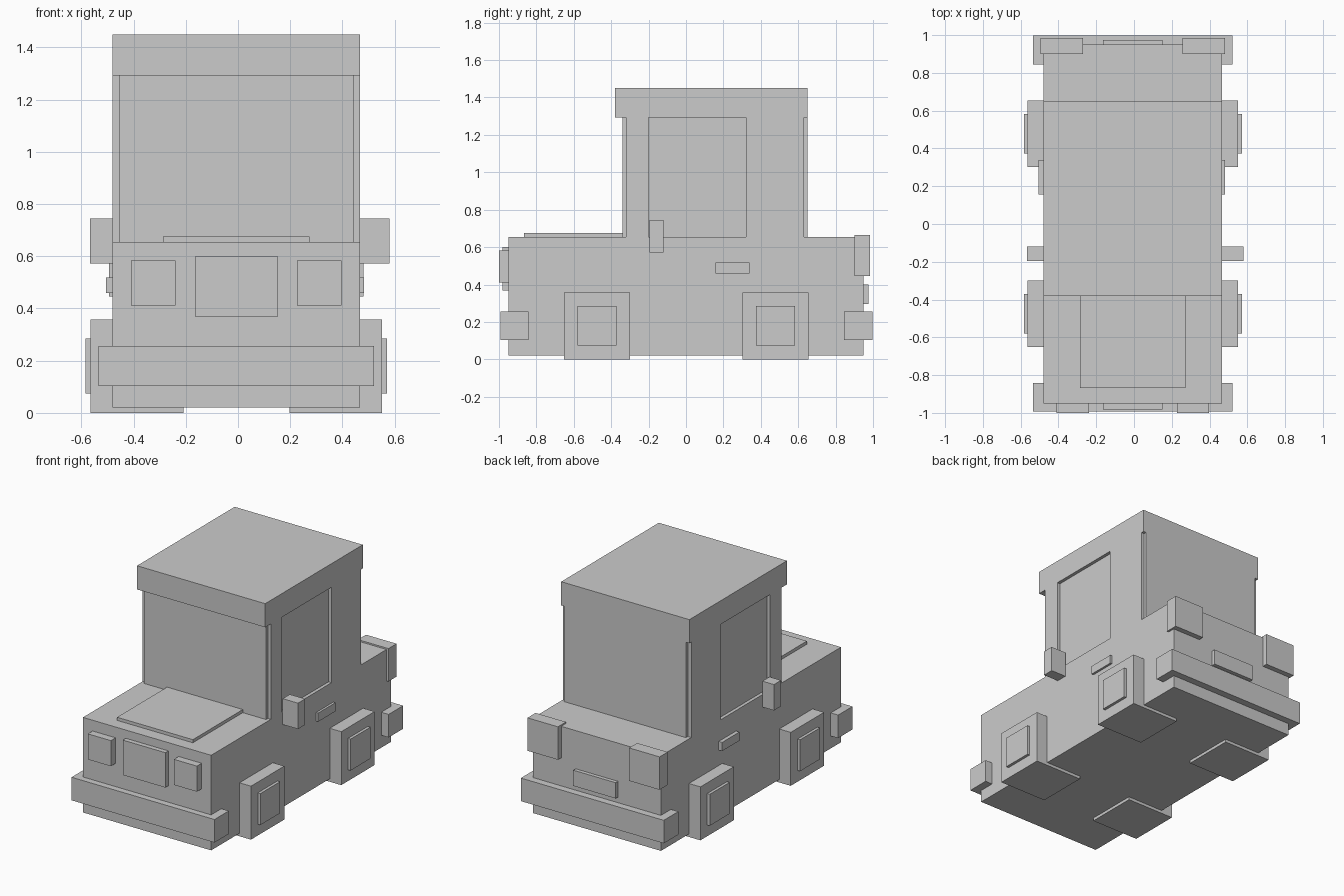
import bpy
import bmesh

cube = bpy.data.objects.get("Cube")
if cube:
    bpy.data.objects.remove(cube, do_unlink=True)

GREY = (0.6, 0.6, 0.6, 1)
grey = bpy.data.materials.new("plain grey")
grey.use_nodes = True
grey.diffuse_color = GREY
grey.node_tree.nodes["Principled BSDF"].inputs["Base Color"].default_value = GREY


def prism(name, outline, z0, z1):
    """Flat-faced solid: an outline in x, y raised from z0 to z1."""
    bm = bmesh.new()
    base = bm.faces.new([bm.verts.new((x, y, z0)) for x, y in outline])
    top = bmesh.ops.extrude_face_region(bm, geom=[base])["geom"]
    for v in top:
        if isinstance(v, bmesh.types.BMVert):
            v.co.z = z1
    bmesh.ops.recalc_face_normals(bm, faces=bm.faces)
    mesh = bpy.data.meshes.new(name)
    bm.to_mesh(mesh)
    bm.free()
    mesh.materials.append(grey)
    obj = bpy.data.objects.new(name, mesh)
    bpy.context.collection.objects.link(obj)
    return obj


def box(name, x, y, z):
    return prism(name, [(x[0], y[0]), (x[1], y[0]), (x[1], y[1]), (x[0], y[1])], *z)


LEFT, RIGHT = 0.467, -0.48      # body sides
MID = (LEFT + RIGHT) / 2
HALF = (LEFT - RIGHT) / 2
NOSE, TAIL = -0.95, 0.95
DECK, EAVE = 0.655, 1.292       # body top and roof underside


def pair(name, x, y, z):
    """Left and right boxes, x measured outward from the body's middle."""
    box("left_" + name, (MID + x[0], MID + x[1]), y, z)
    box("right_" + name, (MID - x[1], MID - x[0]), y, z)


# Body and roof
box("body", (RIGHT, LEFT), (NOSE, TAIL), (0.02, DECK))
box("roof", (RIGHT, LEFT), (-0.38, 0.65), (EAVE, 1.45))

# Cabin with recessed side windows
inset = HALF - 0.022
half = [(HALF, -0.32), (HALF, -0.2), (inset, -0.2), (inset, 0.32), (HALF, 0.32), (HALF, 0.63)]
outline = [(MID + x, y) for x, y in half] + [(MID - x, y) for x, y in reversed(half)]
prism("cabin", outline, DECK, EAVE)

# Raised windscreen, rear window and bonnet panel
pane = (RIGHT + 0.025, LEFT - 0.022)
box("windscreen", pane, (-0.34, -0.32), (DECK, EAVE))
box("rear_window", pane, (0.63, 0.65), (DECK, EAVE))
box("bonnet_panel", (MID - 0.28, MID + 0.28), (-0.867, -0.34), (DECK, 0.676))

# Nose and tail details
plate = (MID - 0.157, MID + 0.157)
box("grille", plate, (-0.982, NOSE), (0.367, 0.6))
box("number_plate", plate, (TAIL, 0.975), (0.295, 0.4))
pair("headlight", (0.233, 0.403), (-1.0, NOSE), (0.412, 0.583))
pair("tail_light", (0.263, 0.488), (0.9, 0.985), (0.445, 0.665))

# Bumpers wrap around the body ends
bumper = (MID - 0.528, MID + 0.528)
box("front_bumper", bumper, (-0.993, -0.842), (0.103, 0.257))
box("rear_bumper", bumper, (0.845, 0.998), (0.103, 0.257))

# Square wheels and hubs
for end, y in (("front", -0.475), ("rear", 0.478)):
    pair(end + "_wheel", (0.203, 0.558), (y - 0.176, y + 0.176), (0, 0.357))
    pair(end + "_hub", (0.55, 0.577), (y - 0.104, y + 0.104), (0.075, 0.285))

# Door mirrors and handles
MIRROR_Y, MIRROR_Z = (-0.195, -0.12), (0.572, 0.745)
box("left_mirror", (LEFT, 0.58), MIRROR_Y, MIRROR_Z)
box("right_mirror", (-0.566, RIGHT), MIRROR_Y, MIRROR_Z)
HANDLE_Y, HANDLE_Z = (0.157, 0.34), (0.46, 0.518)
box("left_handle", (LEFT, 0.482), HANDLE_Y, HANDLE_Z)
box("right_handle", (-0.505, RIGHT), HANDLE_Y, HANDLE_Z)
